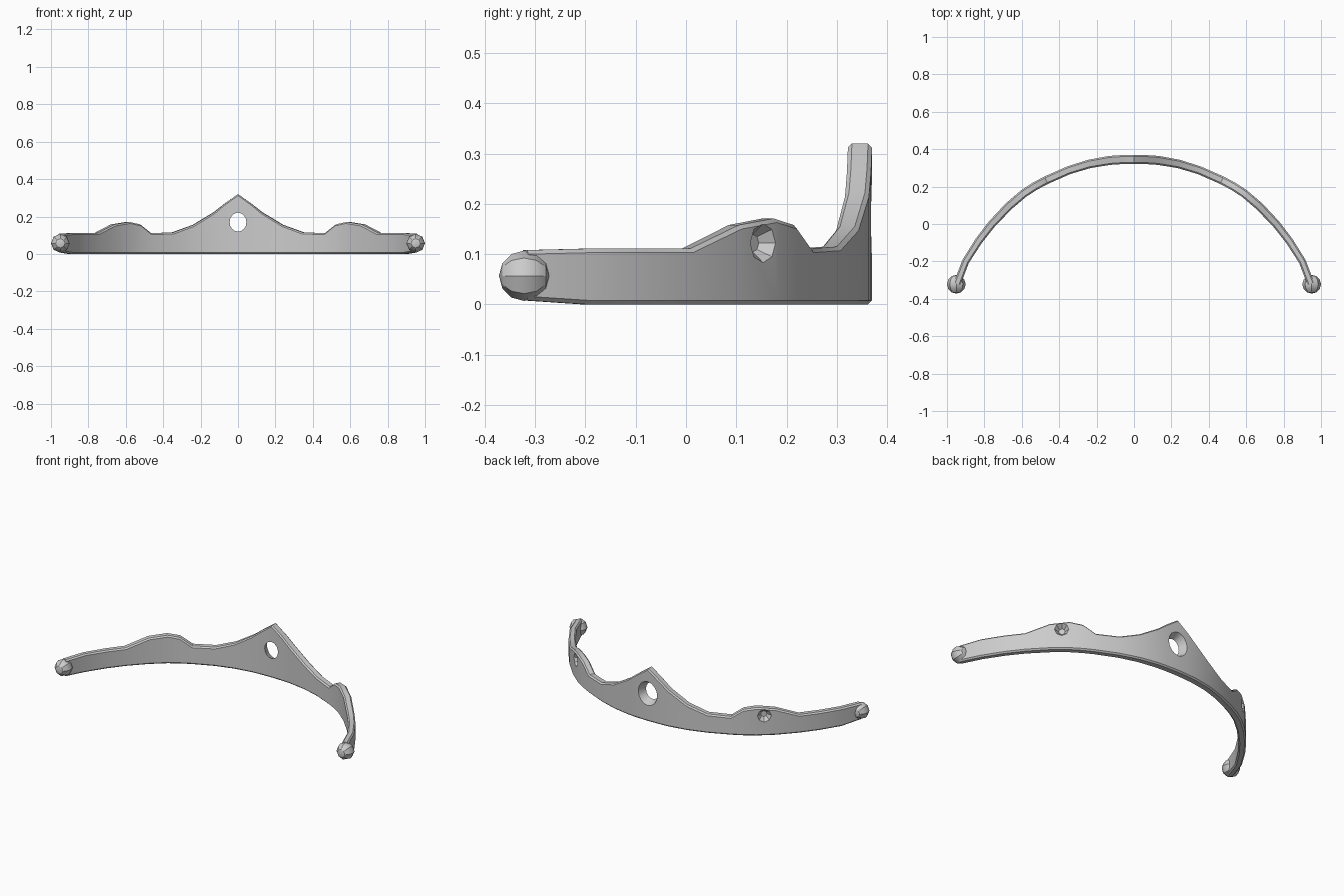
import bpy, bmesh, math
from mathutils import Vector

if "Cube" in bpy.data.objects:
    bpy.data.objects.remove(bpy.data.objects["Cube"])

# Half of the band, from the centre out: x, y, bottom z, top z, half thickness
HALF = [
    (0.00, 0.346, 0.0, 0.320, 0.024), (0.07, 0.344, 0.0, 0.270, 0.024),
    (0.13, 0.340, 0.0, 0.222, 0.024), (0.24, 0.321, 0.0, 0.155, 0.023),
    (0.35, 0.287, 0.0, 0.115, 0.022), (0.47, 0.234, 0.0, 0.111, 0.022),
    (0.53, 0.202, 0.0, 0.158, 0.022), (0.59, 0.163, 0.0, 0.171, 0.022),
    (0.67, 0.095, 0.0, 0.158, 0.022), (0.76, 0.000, 0.0, 0.111, 0.021),
    (0.83, -0.090, 0.0, 0.111, 0.020), (0.90, -0.200, 0.0, 0.111, 0.019),
    (0.946, -0.320, 0.008, 0.108, 0.019),
]


def apply_modifiers(obj):
    dg = bpy.context.evaluated_depsgraph_get()
    mesh = bpy.data.meshes.new_from_object(obj.evaluated_get(dg))
    obj.modifiers.clear()
    obj.data = mesh


def cone_cutter(name, centre, axis, r_near, r_far, depth, segs, z_scale=1.0):
    bpy.ops.mesh.primitive_cone_add(vertices=segs, radius1=r_near, radius2=r_far, depth=depth)
    c = bpy.context.object
    c.name = name
    c.location = centre
    c.rotation_mode = 'QUATERNION'
    c.rotation_quaternion = Vector(axis).to_track_quat('Z', 'Y')
    c.scale = (1, z_scale, 1)
    c.hide_render = True
    return c


# Band: chamfered cross-sections lofted along the arc
stations = [(-x, y, b, t, h) for x, y, b, t, h in reversed(HALF[1:])] + HALF
bm = bmesh.new()
rings = []
for i, (x, y, b, t, h) in enumerate(stations):
    p, q = stations[max(i - 1, 0)], stations[min(i + 1, len(stations) - 1)]
    n = Vector((p[1] - q[1], q[0] - p[0])).normalized()
    c = 0.008
    section = [(-h + c, b), (h - c, b), (h, b + c), (h, t - c),
               (h - c, t), (-h + c, t), (-h, t - c), (-h, b + c)]
    rings.append([bm.verts.new((x + n.x * o, y + n.y * o, z)) for o, z in section])
for r, s in zip(rings, rings[1:]):
    for k in range(8):
        bm.faces.new((r[k], r[(k + 1) % 8], s[(k + 1) % 8], s[k]))
bm.faces.new(rings[0])
bm.faces.new(rings[-1])
bmesh.ops.recalc_face_normals(bm, faces=bm.faces)
bmesh.ops.triangulate(bm, faces=bm.faces)
mesh = bpy.data.meshes.new("band")
bm.to_mesh(mesh)
bm.free()
band = bpy.data.objects.new("band", mesh)
bpy.context.collection.objects.link(band)

# Central tapered through-hole and blind jewel sockets on the outer side
cutters = [cone_cutter("hole_cutter", (0, 0.346, 0.17), (0, 1, 0), 0.035, 0.075, 0.10, 16, 1.12)]
for s in (-1, 1):
    axis = Vector((s * 0.66, 0.75, 0))
    centre = Vector((s * 0.621, 0.137, 0.122)) + axis * 0.022
    cutters.append(cone_cutter("socket_cutter", centre, axis, 0.018, 0.060, 0.055, 8))
for c in cutters:
    m = band.modifiers.new("cut", 'BOOLEAN')
    m.operation = 'DIFFERENCE'
    m.solver = 'EXACT'
    m.object = c
bpy.context.view_layer.update()
apply_modifiers(band)
for c in cutters:
    bpy.data.objects.remove(c)

# Faceted knobs on both tips
knobs = []
for s in (-1, 1):
    bpy.ops.mesh.primitive_uv_sphere_add(segments=8, ring_count=6, radius=0.05,
                                         location=(s * 0.95, -0.322, 0.057))
    knob = bpy.context.object
    knob.name = "tip_knob"
    knob.rotation_euler = (math.radians(90), 0, 0)
    knobs.append(knob)

# Smooth shading with crisp chamfers
for o in [band] + knobs:
    bpy.ops.object.select_all(action='DESELECT')
    o.select_set(True)
    bpy.context.view_layer.objects.active = o
    bpy.ops.object.shade_smooth_by_angle(angle=math.radians(30))
